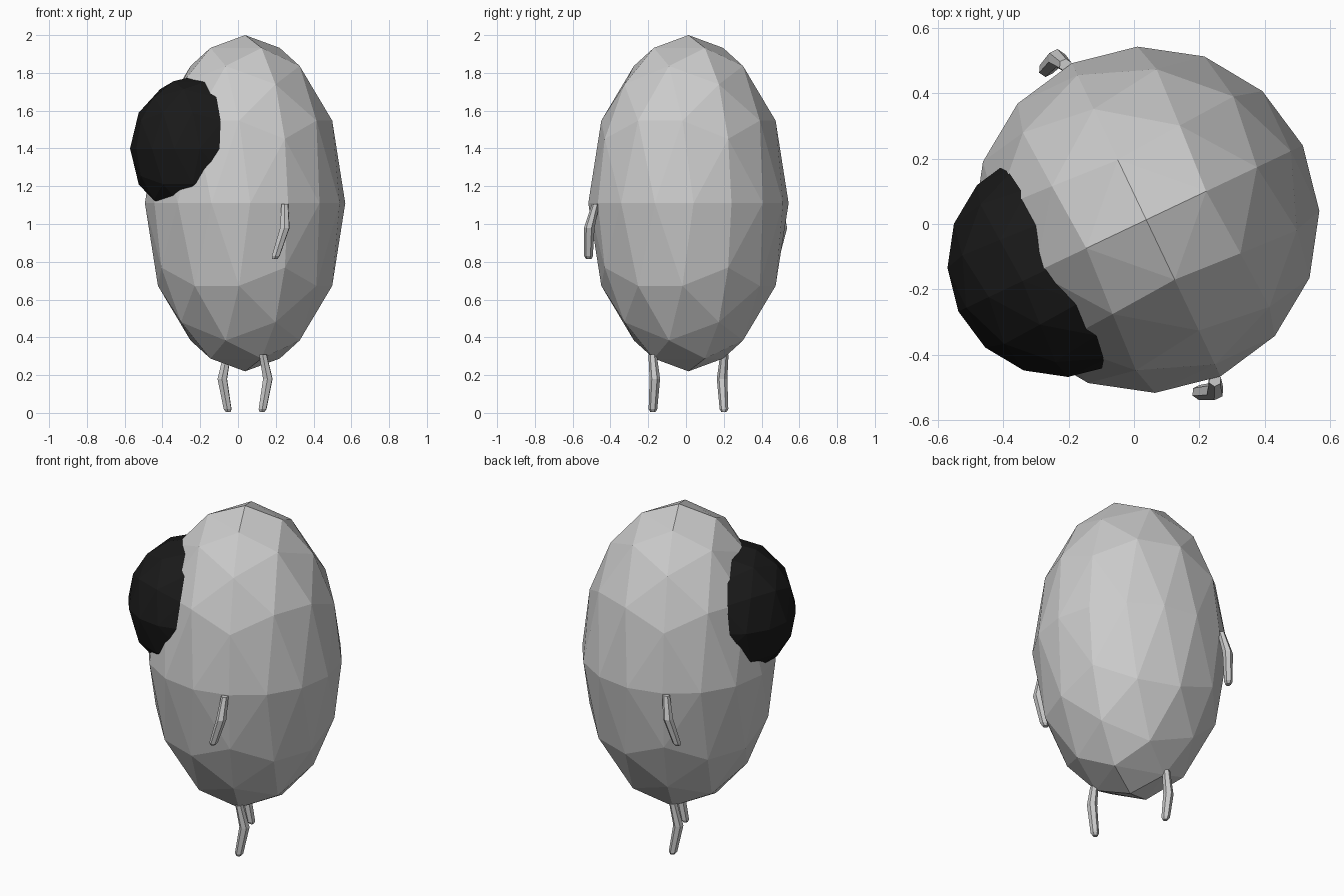
import bpy, bmesh
from math import sin, cos, pi, radians
from mathutils import Vector

if "Cube" in bpy.data.objects:
    bpy.data.objects.remove(bpy.data.objects["Cube"])

CX, CY, TURN = 0.0375, 0.013, radians(25.4)


def finish(name, bm):
    bmesh.ops.recalc_face_normals(bm, faces=bm.faces)
    me = bpy.data.meshes.new(name)
    bm.to_mesh(me)
    bm.free()
    ob = bpy.data.objects.new(name, me)
    bpy.context.collection.objects.link(ob)
    return ob


def slerp(a, b, t):
    th = a.angle(b)
    return (a * sin((1 - t) * th) + b * sin(t * th)) / sin(th)


def octasphere(name, center, radii, n=4):
    """Low-poly ellipsoid subdivided from an octahedron."""
    bm = bmesh.new()
    rings = []
    for k in range(2 * n + 1):
        m, polar = min(k, 2 * n - k), pi * k / (2 * n)
        if m == 0:
            rings.append([bm.verts.new((0, 0, cos(polar)))])
            continue
        arms = [Vector((sin(polar) * cos(q * pi / 2), sin(polar) * sin(q * pi / 2), cos(polar)))
                for q in range(4)]
        rings.append([bm.verts.new(slerp(arms[q], arms[(q + 1) % 4], j / m))
                      for q in range(4) for j in range(m)])
    for k in range(2 * n):
        small, big = (rings[k], rings[k + 1]) if k < n else (rings[k + 1], rings[k])
        m = min(k, 2 * n - 1 - k)
        S = lambda i: small[i % len(small)]
        B = lambda i: big[i % len(big)]
        for q in range(4):
            for j in range(m + 1):
                b = q * (m + 1) + j
                bm.faces.new((B(b), B(b + 1), S(q * m + j)))
                if j < m:
                    bm.faces.new((S(q * m + j), B(b + 1), S(q * m + j + 1)))
    ob = finish(name, bm)
    ob.location, ob.scale, ob.rotation_euler = center, radii, (0, 0, TURN)
    return ob


def limb(name, path, radii, sides=6):
    """Bent tapered tube with horizontal rings."""
    bm = bmesh.new()
    rings = [[bm.verts.new((x + r * cos(TURN + 2 * pi * i / sides),
                            y + r * sin(TURN + 2 * pi * i / sides), z)) for i in range(sides)]
             for (x, y, z), r in zip(path, radii)]
    for a, b in zip(rings, rings[1:]):
        for i in range(sides):
            j = (i + 1) % sides
            bm.faces.new((a[i], a[j], b[j], b[i]))
    bm.faces.new(rings[0])
    bm.faces.new(rings[-1])
    return finish(name, bm)


def mirror(p):
    # reflect across the body's own centre plane
    nx, ny = sin(TURN), -cos(TURN)
    d = (p[0] - CX) * nx + (p[1] - CY) * ny
    return (p[0] - 2 * d * nx, p[1] - 2 * d * ny, p[2])


def half_turn(p):
    return (2 * CX - p[0], 2 * CY - p[1], p[2])


# body and dark visor
octasphere("body", (CX, CY, 1.11), (0.531, 0.531, 0.89))
visor = octasphere("visor", (-0.22, -0.117, 1.40), (0.352, 0.352, 0.385))
black = bpy.data.materials.new("black")
black.diffuse_color = (0.01, 0.01, 0.01, 1)
black.use_nodes = True
black.node_tree.nodes["Principled BSDF"].inputs["Base Color"].default_value = black.diffuse_color
visor.data.materials.append(black)

# arms
arm = [(0.248, -0.478, 1.105), (0.248, -0.512, 0.98), (0.20, -0.516, 0.83), (0.194, -0.515, 0.815)]
arm_r = (0.02, 0.028, 0.023, 0.015)
limb("right_arm", arm, arm_r)
limb("left_arm", [mirror(p) for p in arm], arm_r)

# legs
leg = [(0.132, -0.177, 0.31), (0.158, -0.165, 0.18), (0.13, -0.175, 0.02), (0.127, -0.175, 0.005)]
leg_r = (0.022, 0.028, 0.023, 0.014)
limb("right_leg", leg, leg_r)
limb("left_leg", [half_turn(p) for p in leg], leg_r)
